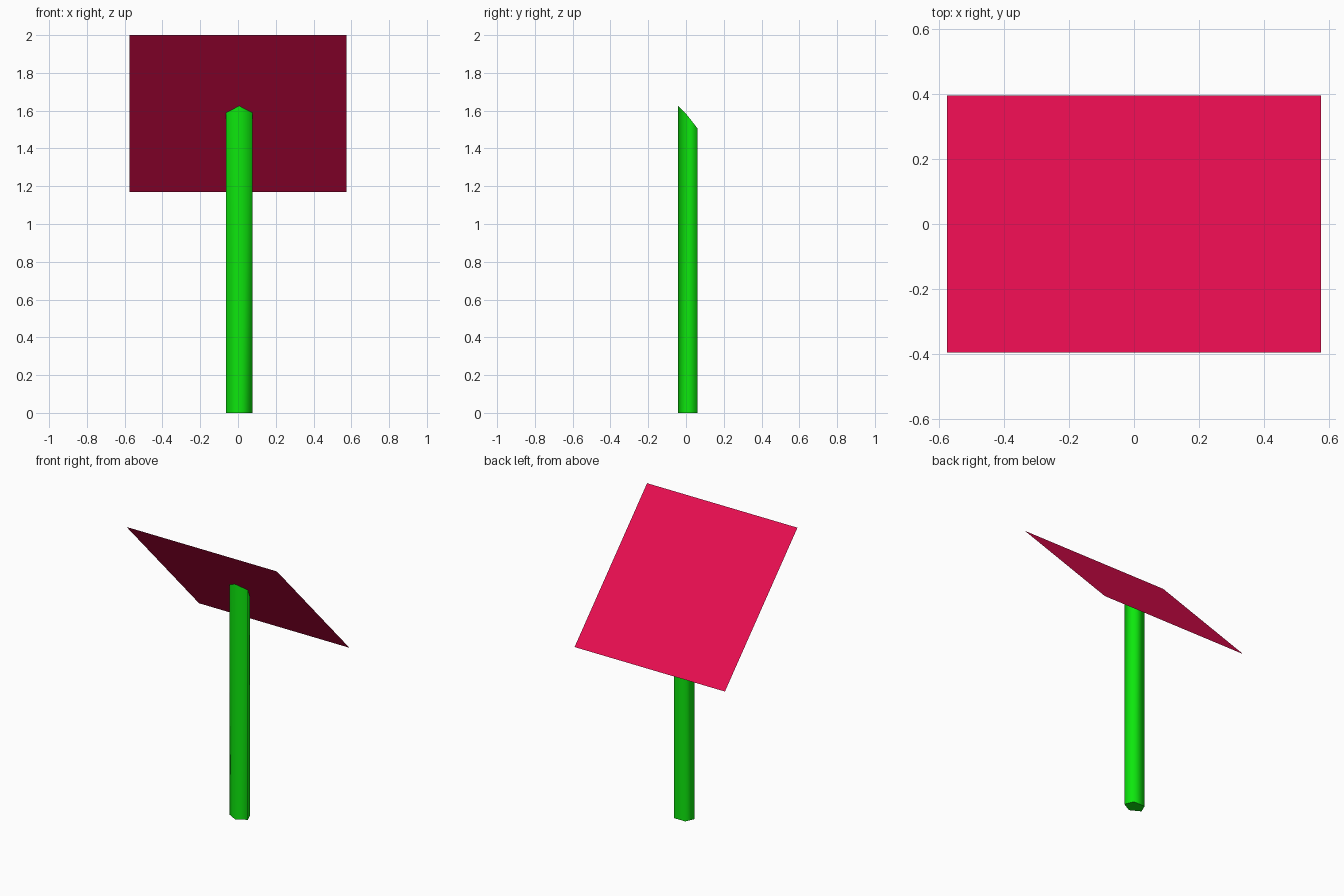
import bpy, bmesh
from math import sin, cos, tau

cube = bpy.data.objects.get("Cube")
if cube:
    bpy.data.objects.remove(cube)


def make_material(name, color):
    mat = bpy.data.materials.new(name)
    mat.use_nodes = True
    mat.diffuse_color = color
    mat.node_tree.nodes["Principled BSDF"].inputs["Base Color"].default_value = color
    return mat


def make_object(name, bm, mat):
    bmesh.ops.recalc_face_normals(bm, faces=bm.faces)
    mesh = bpy.data.meshes.new(name)
    bm.to_mesh(mesh)
    bm.free()
    mesh.materials.append(mat)
    obj = bpy.data.objects.new(name, mesh)
    bpy.context.collection.objects.link(obj)
    return obj


green = make_material("bright green", (0.004, 0.8, 0.004, 1))
crimson = make_material("crimson", (0.8, 0.004, 0.08, 1))

# Post: squashed five-sided prism, its top cut to follow the tilted panel
SIDES, RX, RY, CX, CY = 5, 0.075, 0.0565, 0.0065, 0.0145
TOP = [1.625, 1.588, 1.507, 1.507, 1.588]
bm = bmesh.new()
lower, upper = [], []
for i in range(SIDES):
    a = tau * i / SIDES
    x, y = CX + RX * sin(a), CY - RY * cos(a)
    lower.append(bm.verts.new((x, y, 0)))
    upper.append(bm.verts.new((x, y, TOP[i])))
for i in range(SIDES):
    j = (i + 1) % SIDES
    side = bm.faces.new((lower[i], lower[j], upper[j], upper[i]))
    side.smooth = True
bm.faces.new(lower[::-1])
bm.faces.new(upper)
for e in bm.edges:
    e.smooth = all(f.smooth for f in e.link_faces)
make_object("post", bm, green)

# Panel: one thin sheet, raised at the front and sloping down to the back
W, D, LOW, HIGH = 0.575, 0.396, 1.17, 2.0
bm = bmesh.new()
corners = [(-W, -D, HIGH), (W, -D, HIGH), (W, D, LOW), (-W, D, LOW)]
bm.faces.new([bm.verts.new(c) for c in corners])
panel = make_object("tilted_panel", bm, crimson)
if panel.data.polygons[0].normal.z < 0:
    panel.data.flip_normals()
